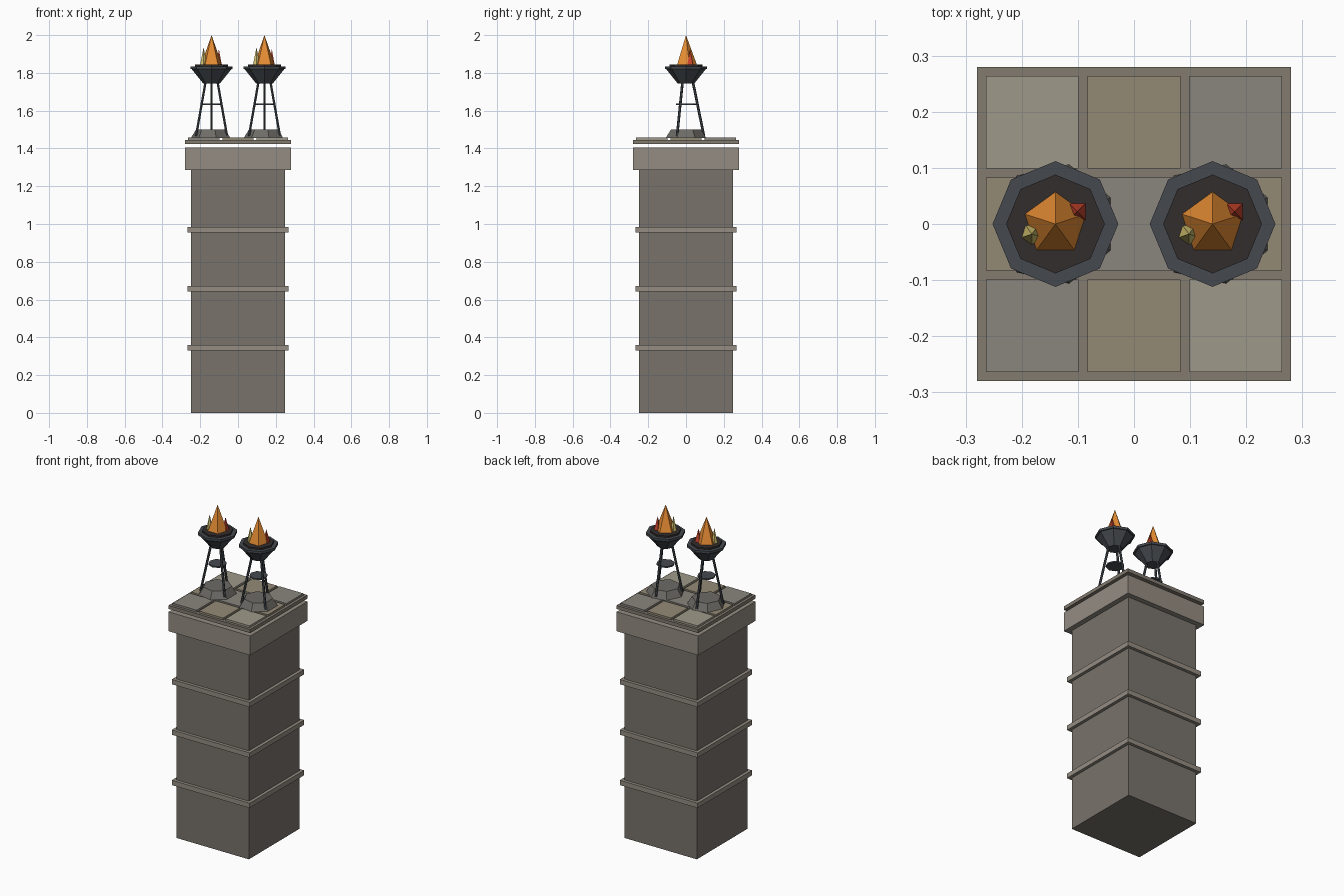
import bpy, bmesh, math
from mathutils import Vector

if "Cube" in bpy.data.objects:
    bpy.data.objects.remove(bpy.data.objects["Cube"])


def lin(c):
    return c / 12.92 if c <= 0.04045 else ((c + 0.055) / 1.055) ** 2.4


def material(name, rgb):
    m = bpy.data.materials.new(name)
    m.diffuse_color = (*[lin(c) for c in rgb], 1)
    m.use_nodes = True
    m.node_tree.nodes["Principled BSDF"].inputs["Base Color"].default_value = m.diffuse_color
    return m


STONE = material("dark_stone", (0.47, 0.45, 0.42))
TRIM = material("trim_stone", (0.58, 0.55, 0.51))
SLAB = material("slab_stone", (0.51, 0.48, 0.44))
GREY = material("grey_tile", (0.54, 0.52, 0.49))
TAN = material("tan_tile", (0.58, 0.54, 0.46))
LIGHT = material("light_tile", (0.62, 0.60, 0.54))
FOOT = material("foot_stone", (0.43, 0.42, 0.40))
IRON = material("iron", (0.27, 0.29, 0.31))
COAL = material("coal", (0.20, 0.18, 0.18))
ORANGE = material("orange_flame", (0.90, 0.55, 0.20))
YELLOW = material("yellow_flame", (0.85, 0.78, 0.45))
RED = material("red_flame", (0.80, 0.27, 0.18))


def finish(name, bm, mat, loc=(0, 0, 0)):
    bmesh.ops.recalc_face_normals(bm, faces=bm.faces)
    me = bpy.data.meshes.new(name)
    bm.to_mesh(me)
    bm.free()
    me.materials.append(mat)
    ob = bpy.data.objects.new(name, me)
    ob.location = loc
    bpy.context.collection.objects.link(ob)
    return ob


def box(name, half, z0, z1, mat, x=0, y=0):
    bm = bmesh.new()
    bmesh.ops.create_cube(bm, size=1)
    bmesh.ops.scale(bm, vec=(2 * half, 2 * half, z1 - z0), verts=bm.verts)
    return finish(name, bm, mat, (x, y, (z0 + z1) / 2))


def lathe(name, profile, sides, mat, x=0, y=0, turn=0):
    """Faceted solid from (radius, z) rings; radius 0 makes a tip."""
    bm = bmesh.new()
    rings = []
    for r, z in profile:
        n = sides if r else 1
        a = [turn + math.tau * i / sides for i in range(n)]
        rings.append([bm.verts.new((r * math.cos(t), r * math.sin(t), z)) for t in a])
    for lo, hi in zip(rings, rings[1:]):
        for i in range(sides):
            j = (i + 1) % sides
            if len(hi) == 1:
                bm.faces.new((lo[i], lo[j], hi[0]))
            else:
                bm.faces.new((lo[i], lo[j], hi[j], hi[i]))
    for ring in (rings[0], rings[-1]):
        if len(ring) > 1:
            bm.faces.new(ring)
    return finish(name, bm, mat, (x, y, 0))


def rod(name, a, b, r, mat, sides=6):
    a, b = Vector(a), Vector(b)
    bm = bmesh.new()
    bmesh.ops.create_cone(bm, cap_ends=True, segments=sides, radius1=r, radius2=r,
                          depth=(b - a).length)
    ob = finish(name, bm, mat, (a + b) / 2)
    ob.rotation_euler = (b - a).to_track_quat('Z', 'Y').to_euler()
    return ob


# Tower shaft, bands and cap
box("shaft", 0.248, 0, 1.29, STONE)
for i, z in enumerate((0.345, 0.657, 0.97)):
    box(f"band_{i}", 0.267, z - 0.015, z + 0.015, TRIM)
box("cap", 0.28, 1.285, 1.405, TRIM)

# Floating top slab with nine paving tiles
box("top_slab", 0.28, 1.423, 1.445, SLAB)
pattern = ((GREY, TAN, LIGHT), (TAN, GREY, TAN), (LIGHT, TAN, GREY))
for r, row in enumerate(pattern):
    for c, mat in enumerate(row):
        box(f"tile_{r}_{c}", 0.0825, 1.443, 1.457, mat, (c - 1) * 0.181, (r - 1) * 0.181)

# Two braziers
for side, x in (("left", -0.14), ("right", 0.14)):
    lathe(f"{side}_foot", [(0.11, 1.455), (0.082, 1.50)], 7, FOOT, x, turn=math.pi)
    for i in range(3):
        t = math.pi / 2 + math.tau * i / 3
        c, s = math.cos(t), math.sin(t)
        rod(f"{side}_leg_{i}", (x + 0.095 * c, 0.095 * s, 1.465),
            (x + 0.035 * c, 0.035 * s, 1.76), 0.007, IRON)
    lathe(f"{side}_brace_plate", [(0.052, 1.631), (0.052, 1.639)], 8, IRON, x)
    lathe(f"{side}_bowl", [(0.045, 1.745), (0.105, 1.82), (0.112, 1.82),
                           (0.112, 1.835), (0.088, 1.835)], 8, IRON, x)
    lathe(f"{side}_coals", [(0.088, 1.83), (0.088, 1.845)], 8, COAL, x)
    # Flames
    lathe(f"{side}_main_flame", [(0.059, 1.84), (0, 2.0)], 5, ORANGE, x, turn=math.pi / 2)
    lathe(f"{side}_yellow_flame", [(0.02, 1.84), (0, 1.935)], 5, YELLOW,
          x - 0.042, -0.018, -math.pi / 2)
    lathe(f"{side}_red_flame", [(0.022, 1.84), (0, 1.925)], 4, RED,
          x + 0.039, 0.022, -math.pi / 4)
